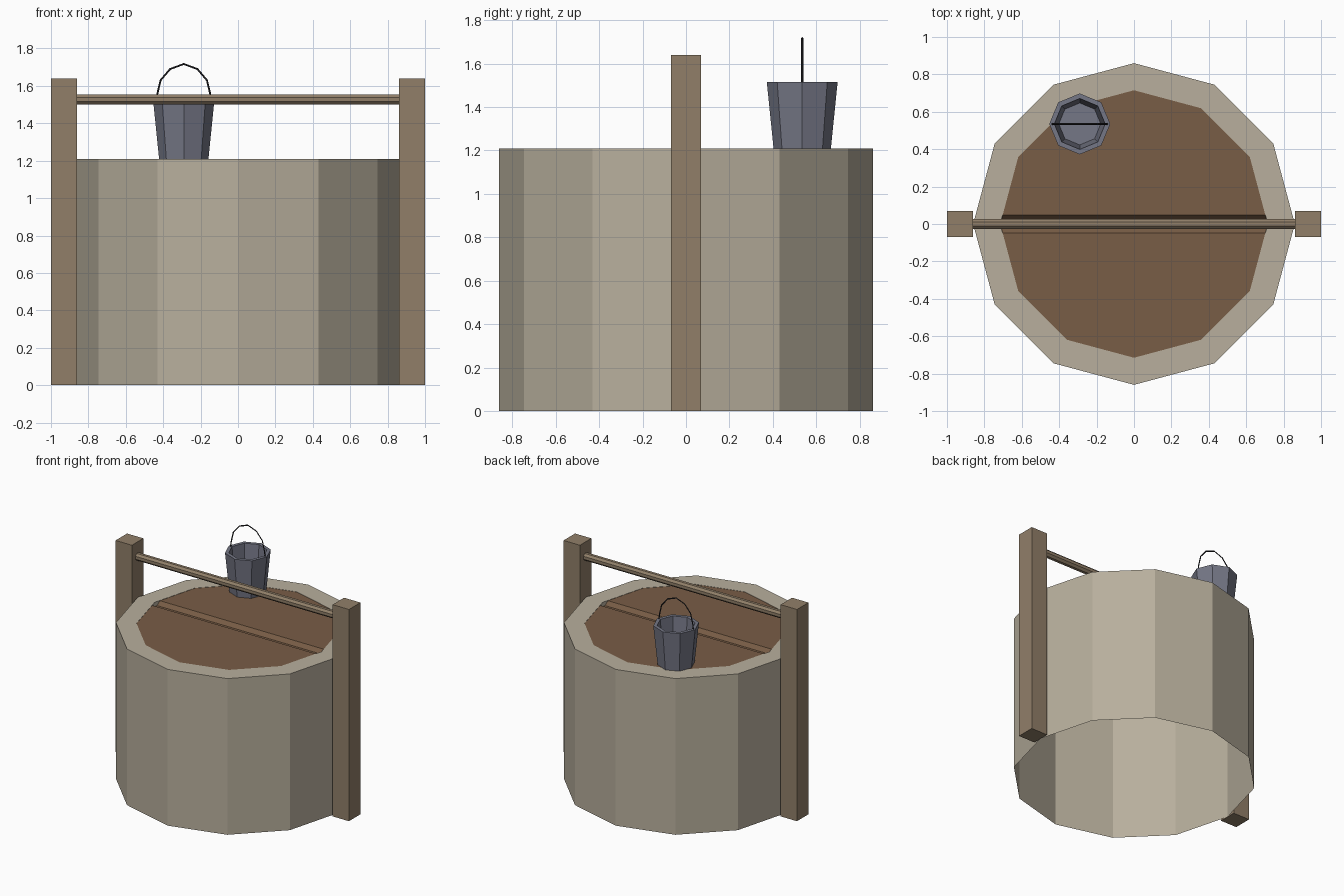
import bpy, bmesh, math
from mathutils import Vector

if "Cube" in bpy.data.objects:
    bpy.data.objects.remove(bpy.data.objects["Cube"])


def material(name, rgb):
    def lin(c):
        c /= 255
        return c / 12.92 if c <= 0.04045 else ((c + 0.055) / 1.055) ** 2.4
    m = bpy.data.materials.new(name)
    m.diffuse_color = (*[lin(c) for c in rgb], 1)
    m.use_nodes = True
    m.node_tree.nodes["Principled BSDF"].inputs["Base Color"].default_value = m.diffuse_color
    return m


stone = material("pale stone", (184, 175, 157))
lid_brown = material("lid brown", (121, 93, 70))
wood = material("weathered wood", (145, 127, 105))
metal = material("grey metal", (117, 119, 134))
wire = material("dark wire", (42, 42, 46))


def finish(bm, name, mat, loc=(0, 0, 0)):
    me = bpy.data.meshes.new(name)
    bm.to_mesh(me)
    bm.free()
    me.materials.append(mat)
    ob = bpy.data.objects.new(name, me)
    ob.location = loc
    bpy.context.collection.objects.link(ob)
    return ob


def lathe(name, profile, sides, mat, loc=(0, 0, 0), cap_start=False, cap_end=False):
    """Spin a (radius, z) profile into flat-sided rings."""
    bm = bmesh.new()
    rings = [[bm.verts.new((r * math.cos(2 * math.pi * i / sides),
                            r * math.sin(2 * math.pi * i / sides), z))
              for i in range(sides)] for r, z in profile]
    for a, b in zip(rings, rings[1:]):
        for i in range(sides):
            j = (i + 1) % sides
            bm.faces.new((a[i], a[j], b[j], b[i]))
    if cap_start:
        bm.faces.new(rings[0][::-1])
    if cap_end:
        bm.faces.new(rings[-1])
    return finish(bm, name, mat, loc)


# Stone well wall: open underneath, with a flat rim and a short inner lip
lathe("well_wall", [(0.86, 0), (0.86, 1.21), (0.715, 1.21), (0.715, 1.15)], 12, stone)

# Flat brown cover with a shallow groove across it below the crossbar
bm = bmesh.new()
bmesh.ops.create_circle(bm, cap_ends=True, radius=0.715, segments=12)
for y in (-0.047, -0.022, 0.022, 0.047):
    bmesh.ops.bisect_plane(bm, geom=bm.verts[:] + bm.edges[:] + bm.faces[:],
                           plane_co=Vector((0, y, 0)), plane_no=Vector((0, 1, 0)))
for v in bm.verts:
    if abs(v.co.y) < 0.03:
        v.co.z = -0.03
bmesh.ops.recalc_face_normals(bm, faces=bm.faces[:])
if sum(f.normal.z for f in bm.faces) < 0:
    bmesh.ops.reverse_faces(bm, faces=bm.faces[:])
finish(bm, "well_cover", lid_brown, (0, 0, 1.208))

# Two upright posts
for side, x in (("left", -0.93), ("right", 0.93)):
    bm = bmesh.new()
    bmesh.ops.create_cube(bm, size=1)
    bmesh.ops.scale(bm, vec=(0.14, 0.14, 1.64), verts=bm.verts[:])
    finish(bm, side + "_post", wood, (x, 0, 0.82))

# Crossbar between the posts
bar = lathe("crossbar", [(0.029, -0.86), (0.029, 0.86)], 8, wood, (0, 0, 1.527), True, True)
bar.rotation_euler = (0, math.pi / 2, 0)
for v in bar.data.vertices:  # turn so that flats face up and down
    a = math.atan2(v.co.y, v.co.x) + math.pi / 8
    v.co.x, v.co.y = 0.029 * math.cos(a), 0.029 * math.sin(a)

# Hollow tapered bucket standing on the rim
lathe("bucket", [(0.132, 1.21), (0.163, 1.515), (0.136, 1.515), (0.112, 1.24)],
      8, metal, (-0.29, 0.535, 0), True, True)

# Wire handle
half = [(0.149, 1.50), (0.143, 1.55), (0.124, 1.63), (0.073, 1.69)]
pts = [(-x, z) for x, z in half] + [(0, 1.717)] + half[::-1]
cu = bpy.data.curves.new("bucket_handle", "CURVE")
cu.dimensions = "3D"
cu.bevel_depth = 0.005
cu.bevel_resolution = 0
sp = cu.splines.new("POLY")
sp.points.add(len(pts) - 1)
for p, (x, z) in zip(sp.points, pts):
    p.co = (x, 0, z, 1)
cu.materials.append(wire)
handle = bpy.data.objects.new("bucket_handle", cu)
handle.location = (-0.29, 0.535, 0)
bpy.context.collection.objects.link(handle)
